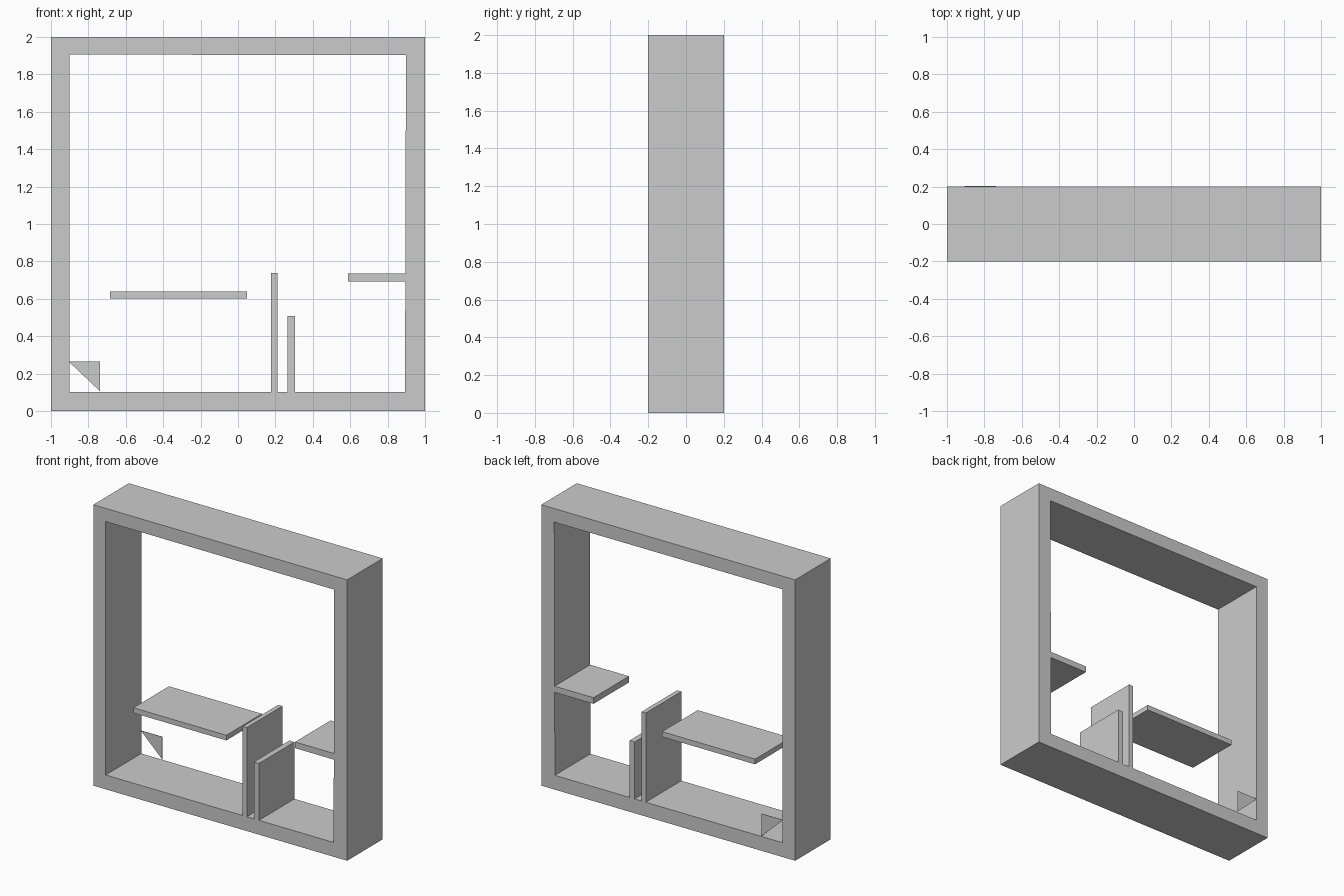
import bpy, bmesh

if "Cube" in bpy.data.objects:
    bpy.data.objects.remove(bpy.data.objects["Cube"])

DEPTH = 0.2  # half depth of the frame and shelves


def make_object(name, bm):
    bmesh.ops.recalc_face_normals(bm, faces=bm.faces)
    mesh = bpy.data.meshes.new(name)
    bm.to_mesh(mesh)
    bm.free()
    obj = bpy.data.objects.new(name, mesh)
    bpy.context.collection.objects.link(obj)
    return obj


def prism(name, profile, y0=-DEPTH, y1=DEPTH):
    """Extrude an x-z outline from y0 to y1."""
    bm = bmesh.new()
    face = bm.faces.new([bm.verts.new((x, y0, z)) for x, z in profile])
    ext = bmesh.ops.extrude_face_region(bm, geom=[face], use_keep_orig=True)
    verts = [v for v in ext["geom"] if isinstance(v, bmesh.types.BMVert)]
    bmesh.ops.translate(bm, verts=verts, vec=(0, y1 - y0, 0))
    return make_object(name, bm)


def board(name, x0, x1, z0, z1):
    return prism(name, [(x0, z0), (x1, z0), (x1, z1), (x0, z1)])


def ring(name, outer, inner):
    """Hollow frame between two matching x-z outlines."""
    bm = bmesh.new()
    loops = [[bm.verts.new((x, y, z)) for x, z in outline]
             for outline, y in ((outer, -DEPTH), (outer, DEPTH),
                                (inner, DEPTH), (inner, -DEPTH))]
    n = len(outer)
    for k in range(4):
        a, b = loops[k], loops[(k + 1) % 4]
        for i in range(n):
            j = (i + 1) % n
            bm.faces.new((a[i], a[j], b[j], b[i]))
    return make_object(name, bm)


# Square outer frame, open front and back
ring("frame",
     [(-1, 0), (1, 0), (1, 2), (-1, 2)],
     [(-0.902, 0.102), (0.893, 0.102), (0.898, 1.903), (-0.902, 1.906)])

# Horizontal shelves
board("floating_shelf", -0.684, 0.048, 0.602, 0.639)
board("side_shelf", 0.589, 0.895, 0.692, 0.736)

# Upright dividers standing on the frame bottom
board("tall_divider", 0.177, 0.210, 0.1, 0.737)
board("short_divider", 0.265, 0.305, 0.1, 0.507)

# Thin triangular corner plate at the back
prism("corner_plate", [(-0.905, 0.265), (-0.737, 0.105), (-0.737, 0.265)],
      0.199, 0.202)
